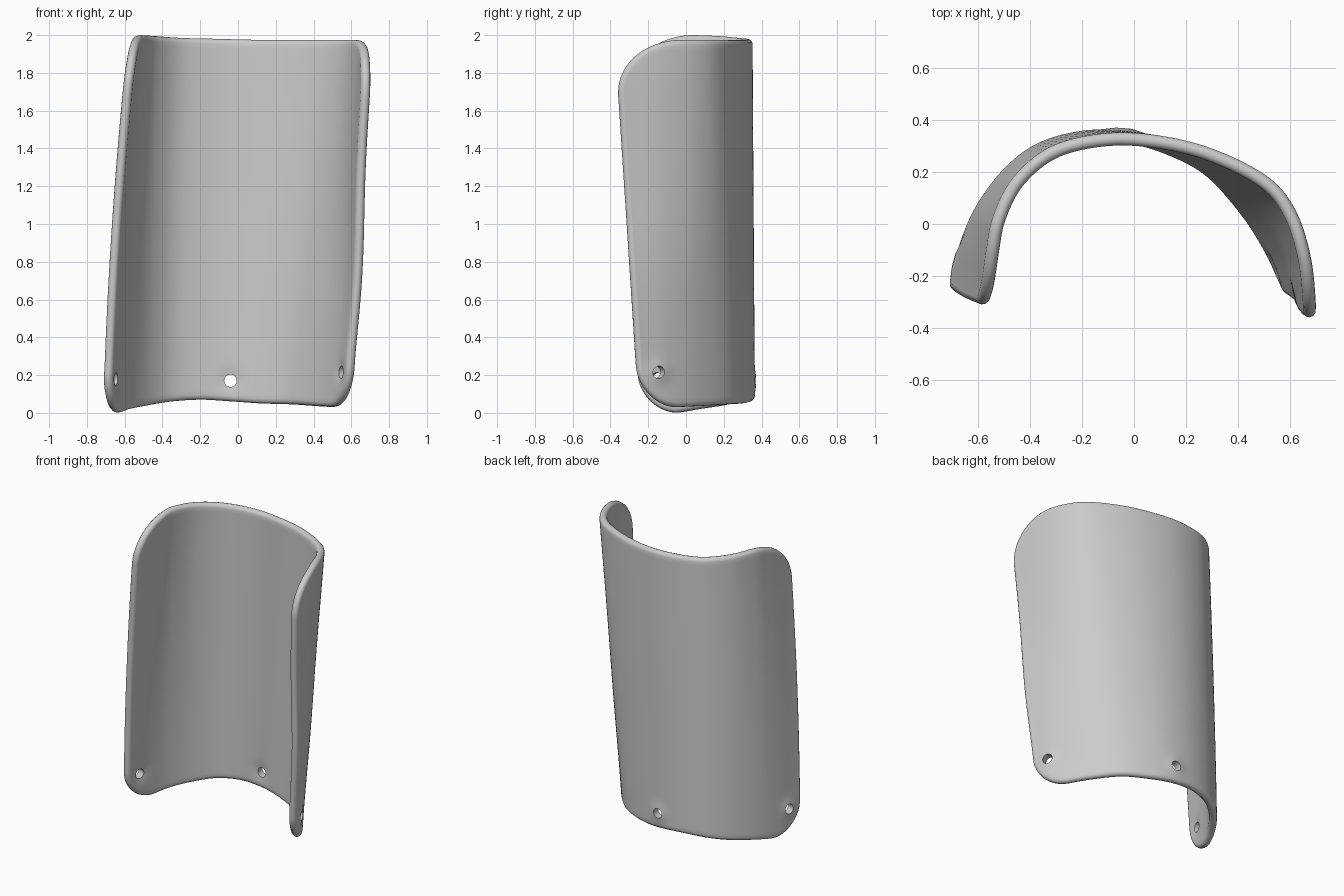
import bpy, bmesh, math
from mathutils import Vector

if "Cube" in bpy.data.objects:
    bpy.data.objects.remove(bpy.data.objects["Cube"])

R = 0.025                 # half thickness of the shell
COLS, ROWS = 140, 80

# Mid-surface rims from left end to right end (x, y, z)
BOTTOM = [(-.69, -.225, 0), (-.64, -.06, 0), (-.58, .07, .02), (-.48, .2, .04),
          (-.36, .29, .06), (-.2, .335, .07), (-.03, .335, .06), (.12, .295, .05),
          (.28, .21, .045), (.43, .05, .035), (.53, -.1, .03), (.59, -.225, .035)]
TOP = [(-.555, -.295, 2), (-.54, -.1, 2), (-.515, .03, 2), (-.44, .17, 1.995),
       (-.3, .28, 1.985), (-.1, .325, 1.98), (.1, .315, 1.975), (.3, .265, 1.975),
       (.5, .165, 1.975), (.6, .05, 1.975), (.66, -.13, 1.975), (.69, -.355, 1.975)]

# Strap holes: centre and outward direction
HOLES = [(Vector((-.665, -.15, .18)), Vector((-.96, .27, 0))),
         (Vector((-.04, .335, .17)), Vector((0, 1, 0))),
         (Vector((.56, -.16, .215)), Vector((.9, .45, 0)))]


def spline(points, u):
    """Smooth curve through the points, u from 0 to 1."""
    p = [Vector(q) for q in points]
    p = [2 * p[0] - p[1]] + p + [2 * p[-1] - p[-2]]
    s = u * (len(points) - 1)
    i = min(int(s), len(points) - 2)
    t = s - i
    a, b, c, d = p[i:i + 4]
    return 0.5 * (2 * b + (c - a) * t + (2 * a - 5 * b + 4 * c - d) * t ** 2
                  + (3 * b - a - 3 * c + d) * t ** 3)


def corner(dist, width, height):
    """Rise of the rim in an elliptic rounded corner."""
    k = max(0.0, 1 - dist / width)
    return height * (1 - math.sqrt(max(0.0, 1 - k * k)))


us = [0.5 - 0.5 * math.cos(math.pi * i / COLS) for i in range(COLS + 1)]
low = [spline(BOTTOM, u) for u in us]
high = [spline(TOP, u) for u in us]


def arc_lengths(pts):
    out = [0.0]
    for a, b in zip(pts, pts[1:]):
        out.append(out[-1] + (b - a).length)
    return out


arc_low, arc_high = arc_lengths(low), arc_lengths(high)

# Mid-surface grid with rounded corners
bm = bmesh.new()
grid = []
for i, u in enumerate(us):
    d_low = min(arc_low[i], arc_low[-1] - arc_low[i])
    d_high = min(arc_high[i], arc_high[-1] - arc_high[i])
    z0 = low[i].z + R + corner(d_low, .2, .19)
    z1 = high[i].z - R - corner(d_high, .34, .27)
    column = []
    for j in range(ROWS + 1):
        z = z0 + (z1 - z0) * j / ROWS
        t = z / 2
        p = low[i].lerp(high[i], t)
        p.z = z
        p.x -= .08 * max(0, 1 - u / .4) * t * (1 - t)              # left bulge
        p.x += .012 * max(0, (u - .75) / .25) * math.sin((z - .5) * 5) * (1 - t)
        for centre, out in HOLES:                                  # dents at holes
            p += out * .012 * math.exp(-((p - centre).length / .055) ** 2)
        column.append(bm.verts.new(p))
    grid.append(column)
for i in range(COLS):
    for j in range(ROWS):
        bm.faces.new((grid[i][j], grid[i + 1][j], grid[i + 1][j + 1], grid[i][j + 1]))
bm.normal_update()

# Inner and outer skins
shell = bmesh.new()
inner = [[shell.verts.new(v.co + v.normal * R) for v in c] for c in grid]
outer = [[shell.verts.new(v.co - v.normal * R) for v in c] for c in grid]
for i in range(COLS):
    for j in range(ROWS):
        quad = [(i, j), (i + 1, j), (i + 1, j + 1), (i, j + 1)]
        shell.faces.new([inner[a][b] for a, b in quad])
        shell.faces.new([outer[a][b] for a, b in reversed(quad)])

# Half-round rim joining the skins
loop = ([(i, 0) for i in range(COLS)] + [(COLS, j) for j in range(ROWS)]
        + [(i, ROWS) for i in range(COLS, 0, -1)] + [(0, j) for j in range(ROWS, 0, -1)])
n = len(loop)
rim = []
for k, (i, j) in enumerate(loop):
    a, b = loop[k - 1], loop[(k + 1) % n]
    v = grid[i][j]
    along = grid[b[0]][b[1]].co - grid[a[0]][a[1]].co
    away = along.cross(v.normal).normalized()
    arc = [shell.verts.new(v.co + R * (math.cos(q) * v.normal + math.sin(q) * away))
           for q in (math.pi * m / 6 for m in range(1, 6))]
    rim.append([inner[i][j]] + arc + [outer[i][j]])
for k in range(n):
    a, b = rim[k], rim[(k + 1) % n]
    for m in range(6):
        shell.faces.new((a[m], a[m + 1], b[m + 1], b[m]))
bmesh.ops.recalc_face_normals(shell, faces=shell.faces[:])

mesh = bpy.data.meshes.new("curved_guard")
shell.to_mesh(mesh)
guard = bpy.data.objects.new("curved_guard", mesh)
bpy.context.collection.objects.link(guard)
bm.free()
shell.free()

# Drill the strap holes
for centre, out in HOLES:
    bpy.ops.mesh.primitive_cylinder_add(vertices=32, radius=.033, depth=.25, location=centre,
                                        rotation=out.to_track_quat('Z', 'Y').to_euler())
    cutter = bpy.context.object
    cutter.name = "hole_cutter"
    cutter.hide_render = True
    cut = guard.modifiers.new("hole", 'BOOLEAN')
    cut.operation = 'DIFFERENCE'
    cut.solver = 'EXACT'
    cut.object = cutter
    bpy.context.view_layer.objects.active = guard
    bpy.ops.object.modifier_apply(modifier=cut.name)
    bpy.data.objects.remove(cutter)

bpy.ops.object.select_all(action='DESELECT')
guard.select_set(True)
bpy.context.view_layer.objects.active = guard
bpy.ops.object.shade_smooth_by_angle(angle=math.radians(40))
